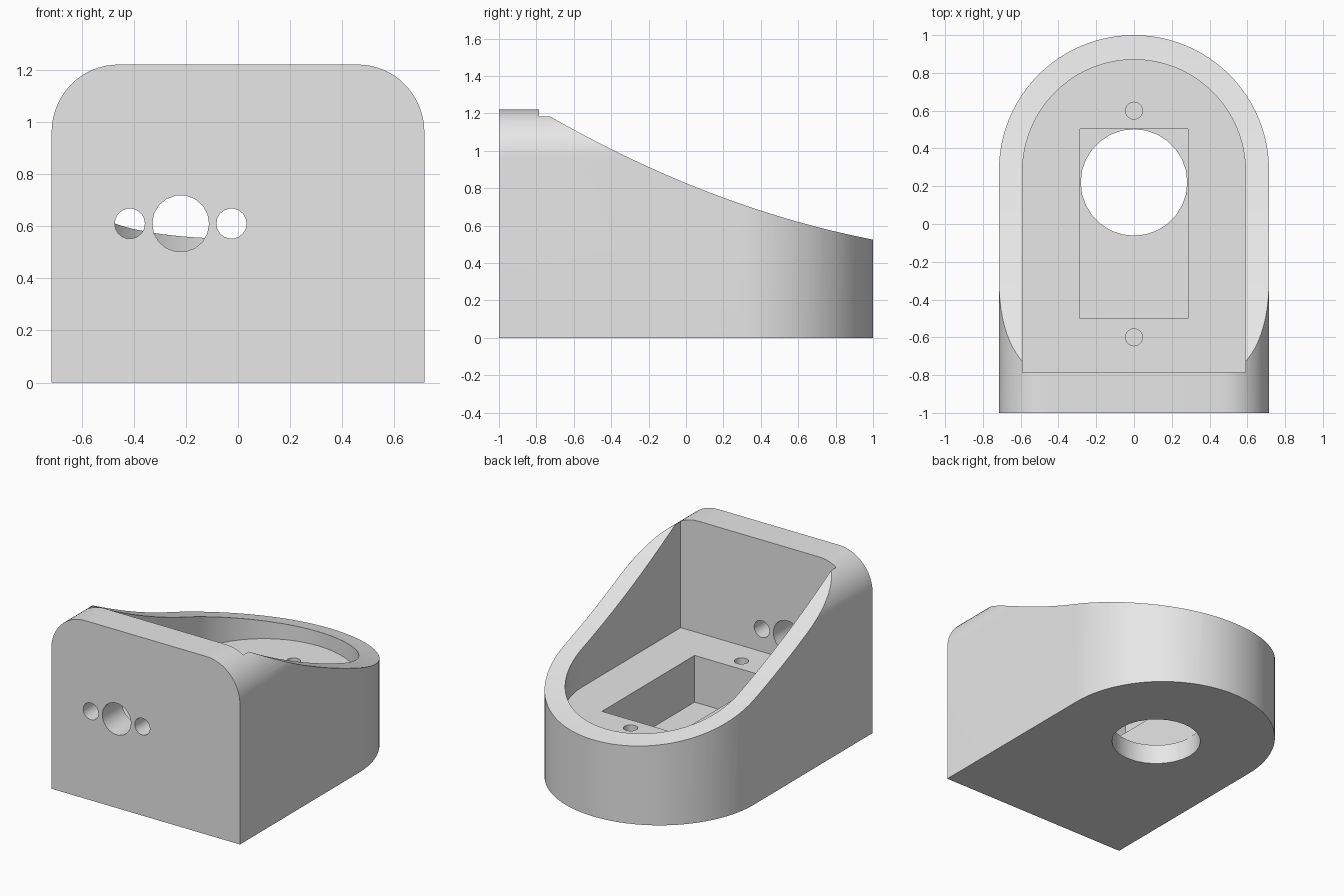
import bpy, bmesh, math

cube = bpy.data.objects.get("Cube")
if cube:
    bpy.data.objects.remove(cube, do_unlink=True)

grey = bpy.data.materials.new("plain grey")
grey.use_nodes = True
grey.diffuse_color = (0.8, 0.8, 0.8, 1)
grey.node_tree.nodes["Principled BSDF"].inputs["Base Color"].default_value = (0.8, 0.8, 0.8, 1)


def prism(name, points, low, high, axis):
    """Extrude a flat outline along one axis."""
    place = {"x": lambda a, b, h: (h, a, b),
             "y": lambda a, b, h: (a, h, b),
             "z": lambda a, b, h: (a, b, h)}[axis]
    bm = bmesh.new()
    rings = [[bm.verts.new(place(a, b, h)) for a, b in points] for h in (low, high)]
    for ring in rings:
        bm.faces.new(ring)
    count = len(points)
    for i in range(count):
        j = (i + 1) % count
        bm.faces.new((rings[0][i], rings[0][j], rings[1][j], rings[1][i]))
    bmesh.ops.recalc_face_normals(bm, faces=bm.faces)
    mesh = bpy.data.meshes.new(name)
    bm.to_mesh(mesh)
    bm.free()
    mesh.materials.append(grey)
    obj = bpy.data.objects.new(name, mesh)
    bpy.context.collection.objects.link(obj)
    return obj


def arc(cx, cy, rx, ry, start, end, steps):
    angles = [math.radians(start + (end - start) * i / steps) for i in range(steps + 1)]
    return [(cx + rx * math.cos(t), cy + ry * math.sin(t)) for t in angles]


def circle(cx, cy, r, sides):
    return arc(cx, cy, r, r, 0, 360, sides)[:-1]


def arch(half_width, front, centre):
    """Plan outline: square at the front, half round at the back."""
    return [(-half_width, front), (half_width, front)] + arc(
        0, centre, half_width, half_width, 0, 180, 48)


def cut(body, cutter):
    cutter.hide_render = True
    mod = body.modifiers.new("cut", "BOOLEAN")
    mod.operation = "DIFFERENCE"
    mod.solver = "EXACT"
    mod.object = cutter
    bpy.context.view_layer.objects.active = body
    bpy.ops.object.modifier_apply(modifier=mod.name)
    bpy.data.objects.remove(cutter, do_unlink=True)


# Solid body
housing = prism("housing", arch(0.715, -1, 0.285), 0, 1.22, "z")

# Rounded upper corners
for side in (-1, 1):
    corner = arc(0.46, 0.96, 0.255, 0.26, 0, 90, 16) + [(0.46, 1.4), (0.9, 1.4), (0.9, 0.96)]
    cut(housing, prism("corner_cutter", [(side * x, z) for x, z in corner], -1.2, 1.2, "y"))

# Hollow sweeping slope, falling to the back
steps = 32
ys = [-0.76 + 1.9 * i / steps for i in range(steps + 1)]
slope = [(y, 0.827 - 0.411 * y + 0.109 * y * y) for y in ys]
cut(housing, prism("slope_cutter", slope + [(ys[-1], 1.6), (ys[0], 1.6)], -1, 1, "x"))

# Main cavity
cut(housing, prism("cavity_cutter", arch(0.59, -0.785, 0.28), 0.455, 1.7, "z"))

# Rectangular pocket and the round opening through its floor
pocket = [(-0.285, -0.5), (0.285, -0.5), (0.285, 0.503), (-0.285, 0.503)]
cut(housing, prism("pocket_cutter", pocket, 0.135, 0.7, "z"))
cut(housing, prism("opening_cutter", circle(0, 0.22, 0.282, 28), -0.2, 0.25, "z"))

# Blind screw holes in the cavity floor
for y in (-0.6, 0.6):
    cut(housing, prism("screw_cutter", circle(0, y, 0.045, 20), 0.2, 0.6, "z"))

# Three holes through the front wall
for x, r in ((-0.415, 0.058), (-0.22, 0.109), (-0.025, 0.058)):
    cut(housing, prism("front_hole_cutter", circle(x, 0.61, r, 18), -1.2, -0.7, "y"))

# Smooth curves, crisp edges
bpy.ops.object.select_all(action="DESELECT")
housing.select_set(True)
bpy.context.view_layer.objects.active = housing
bpy.ops.object.shade_smooth_by_angle(angle=math.radians(30))
